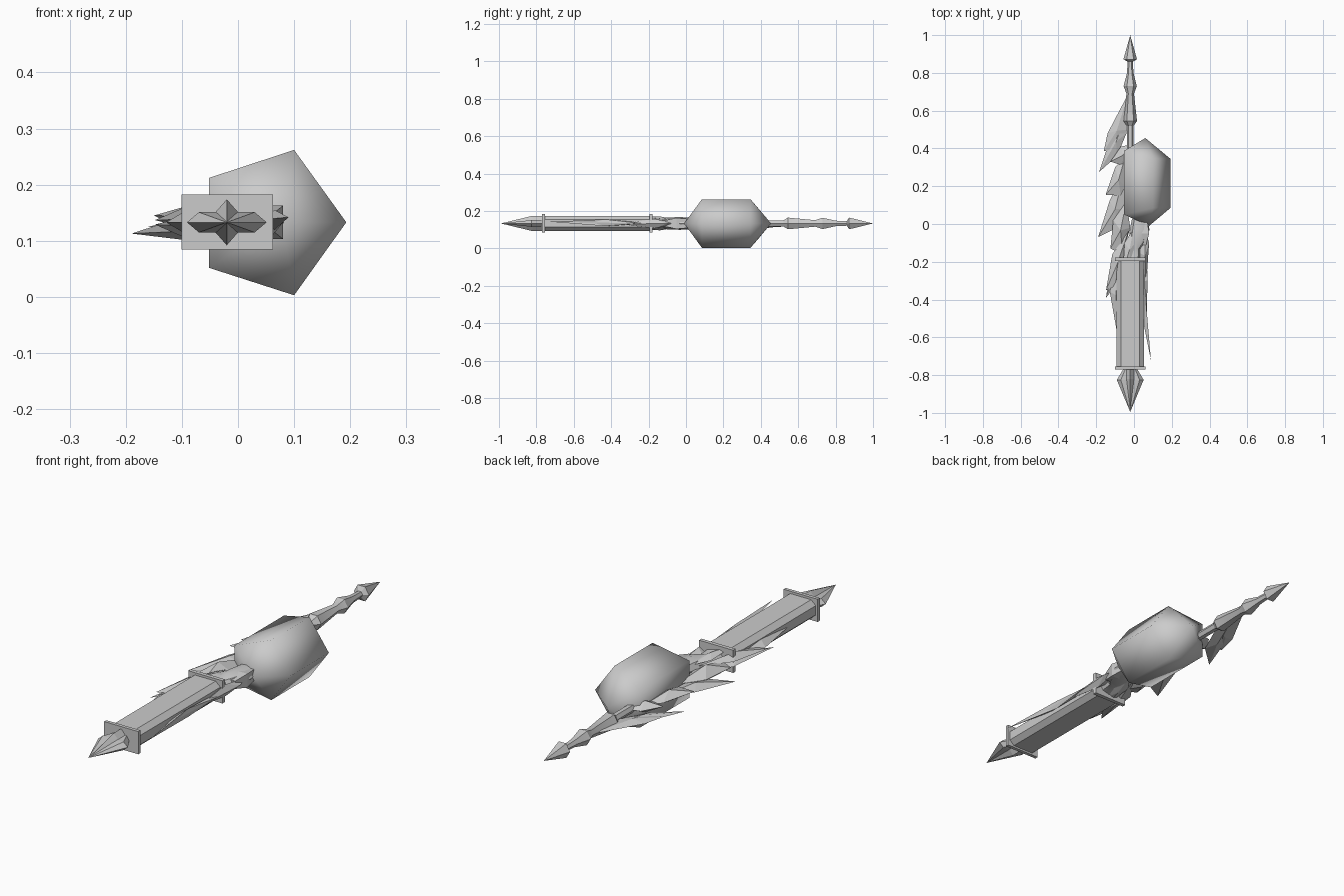
import bpy, bmesh, math
from mathutils import Vector

if "Cube" in bpy.data.objects:
    bpy.data.objects.remove(bpy.data.objects["Cube"])

CX, CZ = -0.02, 0.133          # long axis of the weapon
grey = bpy.data.materials.new("stone grey")
grey.diffuse_color = (0.6, 0.6, 0.6, 1)
grey.use_nodes = True
grey.node_tree.nodes["Principled BSDF"].inputs["Base Color"].default_value = grey.diffuse_color


def finish(name, bm, angle=None):
    bmesh.ops.recalc_face_normals(bm, faces=bm.faces[:])
    me = bpy.data.meshes.new(name)
    bm.to_mesh(me)
    bm.free()
    me.materials.append(grey)
    ob = bpy.data.objects.new(name, me)
    bpy.context.collection.objects.link(ob)
    if angle:
        bpy.ops.object.select_all(action='DESELECT')
        ob.select_set(True)
        bpy.context.view_layer.objects.active = ob
        bpy.ops.object.shade_smooth_by_angle(angle=math.radians(angle))
    return ob


def loft(name, sections, angle=None):
    """Skin rings of points; a ring of one point is a tip."""
    bm = bmesh.new()
    rings = [[bm.verts.new(p) for p in s] for s in sections]
    for a, b in zip(rings, rings[1:]):
        n = max(len(a), len(b))
        for i in range(n):
            j = (i + 1) % n
            if len(a) == 1:
                bm.faces.new((a[0], b[i], b[j]))
            elif len(b) == 1:
                bm.faces.new((a[i], a[j], b[0]))
            else:
                bm.faces.new((a[i], a[j], b[j], b[i]))
    for r in (rings[0], rings[-1]):
        if len(r) > 2:
            bm.faces.new(r)
    return finish(name, bm, angle)


def ring(y, rx, rz, n=6, cx=CX, cz=CZ, rot=0.0):
    if rx == 0:
        return [(cx, y, cz)]
    return [(cx + rx * math.cos(rot + math.tau * i / n), y,
             cz + rz * math.sin(rot + math.tau * i / n)) for i in range(n)]


def box(name, x0, x1, y0, y1, z0, z1):
    loft(name, [[(x0, y, z0), (x1, y, z0), (x1, y, z1), (x0, y, z1)] for y in (y0, y1)])


def blade(name, outline, z=CZ, tip_z=None, t=0.014):
    """Leaf-shaped feather: a thin outline with a ridge above and below.
    The first point is the root and the middle one is the tip."""
    tip = len(outline) // 2
    tz = z if tip_z is None else tip_z
    root, end = Vector(outline[0]), Vector(outline[tip])
    axis = end - root
    bm = bmesh.new()
    vs = []
    for x, y in outline:
        f = max(0, min(1, (Vector((x, y)) - root).dot(axis) / axis.length_squared))
        vs.append(bm.verts.new((x, y, z + (tz - z) * f)))
    c = sum((v.co for v in vs), Vector()) / len(vs)
    for s in (1, -1):
        top = bm.verts.new(c + Vector((0, 0, s * t)))
        for i, v in enumerate(vs):
            bm.faces.new((v, vs[(i + 1) % len(vs)], top))
    finish(name, bm)


# Five-sided smooth orb
penta = [(0.193, 0.133, 0.085, 0.345), (0.10, 0.262, 0.085, 0.345),
         (-0.052, 0.212, 0.05, 0.388), (-0.052, 0.052, 0.05, 0.388),
         (0.10, 0.003, 0.085, 0.345)]
loft("orb", [[(0.08, -0.01, CZ)],
             [(x, a, z) for x, z, a, b in penta],
             [(x, b, z) for x, z, a, b in penta],
             [(0.06, 0.455, CZ)]], angle=100)

# Long barrel with chamfered corners
prof = [(0.072, 0.02), (0.05, 0.04), (-0.05, 0.04), (-0.072, 0.02),
        (-0.072, -0.02), (-0.05, -0.04), (0.05, -0.04), (0.072, -0.02)]
loft("barrel", [[(CX + x, y, CZ + z) for x, z in prof] for y in (-0.765, -0.185)])
box("front_plate", -0.101, 0.062, -0.77, -0.755, 0.085, 0.183)
box("rear_plate", -0.101, 0.062, -0.195, -0.178, 0.085, 0.183)

# Front spike: wide flat head crossed with an upright one
flat = lambda y, w, h: [(CX + x * w, y, CZ + z * h) for x, z in
                        ((1, 0), (0.7, 1), (-0.7, 1), (-1, 0), (-0.7, -1), (0.7, -1))]
loft("spike_wide", [flat(-0.765, 0.035, 0.018), flat(-0.825, 0.071, 0.018),
                    [(CX, -0.995, CZ)]])
loft("spike_upright", [ring(-0.765, 0.035, 0.041, 4), ring(-0.82, 0.036, 0.041, 4),
                       [(CX, -0.99, CZ)]])

# Neck between barrel and orb
loft("neck", [ring(y, rx, rz, 8, cx) for y, rx, rz, cx in
              ((-0.18, 0.045, 0.03, -0.01), (-0.13, 0.035, 0.024, 0.0),
               (-0.10, 0.045, 0.032, 0.015), (-0.03, 0.052, 0.034, 0.03),
               (0.03, 0.04, 0.03, 0.03))], angle=35)
loft("neck_claw", [ring(-0.11, 0.02, 0.024, 4, 0.05, rot=math.pi / 4),
                   ring(-0.05, 0.04, 0.042, 4, 0.052, rot=math.pi / 4),
                   ring(0.01, 0.03, 0.034, 4, 0.05, rot=math.pi / 4)])

# Rear shaft with stepped collars and an arrow tip
loft("rear_shaft", [ring(y, r, r, 6) for y, r in
                    ((0.35, 0.018), (0.52, 0.018), (0.545, 0.036), (0.69, 0.02),
                     (0.73, 0.035), (0.80, 0.017), (0.86, 0.014), (0.872, 0.036),
                     (1.0, 0))], angle=25)
loft("shaft_collar", [ring(y, r, r, 6) for y, r in
                      ((0.33, 0.03), (0.36, 0.038), (0.39, 0.024))])

# Feathered wing beside the rear shaft
blade("wing_long_feather", [(-0.025, 0.70), (-0.14, 0.48), (-0.16, 0.385),
                            (-0.10, 0.40), (-0.035, 0.50)], CZ, 0.125)
blade("wing_outer_feather", [(-0.03, 0.62), (-0.13, 0.44), (-0.185, 0.275),
                             (-0.09, 0.36), (-0.04, 0.48)], CZ, 0.113)
blade("wing_inner_feather", [(-0.02, 0.42), (-0.07, 0.41), (-0.125, 0.33),
                             (-0.06, 0.31), (-0.02, 0.35)], CZ, 0.14, 0.025)

# Feathers along the orb
blade("orb_upper_feather", [(-0.045, 0.36), (-0.10, 0.30), (-0.15, 0.155),
                            (-0.07, 0.15), (-0.045, 0.2)], CZ, 0.145, 0.025)
blade("orb_middle_feather", [(-0.05, 0.28), (-0.13, 0.12), (-0.19, -0.07),
                             (-0.09, -0.02), (-0.04, 0.08)], CZ, 0.113, 0.02)
blade("orb_lower_feather", [(-0.04, 0.12), (-0.11, 0.02), (-0.125, -0.13),
                            (-0.06, -0.16), (-0.02, -0.02)], CZ, CZ, 0.035)

# Feathers swept along the barrel, above and below the middle
for side, s in (("upper", 1), ("lower", -1)):
    z = CZ + s * 0.015
    blade(side + "_barrel_feather", [(-0.03, -0.04), (-0.115, -0.16), (-0.148, -0.37 + s * 0.02),
                                     (-0.10, -0.33), (-0.06, -0.2)], z, CZ + s * 0.004, 0.02)
    blade(side + "_neck_feather", [(0.0, -0.02), (-0.05, -0.10), (-0.06, -0.26),
                                   (-0.02, -0.2), (0.01, -0.1)], z, CZ + s * 0.035, 0.012)
blade("barrel_long_feather", [(-0.09, -0.2), (-0.128, -0.36), (-0.09, -0.575),
                              (-0.085, -0.45), (-0.08, -0.3)], CZ, CZ, 0.02)
blade("right_barrel_fin", [(0.05, -0.19), (0.045, -0.5), (0.09, -0.725),
                           (0.068, -0.5), (0.072, -0.25)], CZ, 0.142, 0.018)
blade("right_neck_fin", [(0.06, -0.03), (0.02, -0.15), (0.062, -0.36),
                         (0.073, -0.2), (0.08, -0.1)], CZ, 0.13, 0.025)
